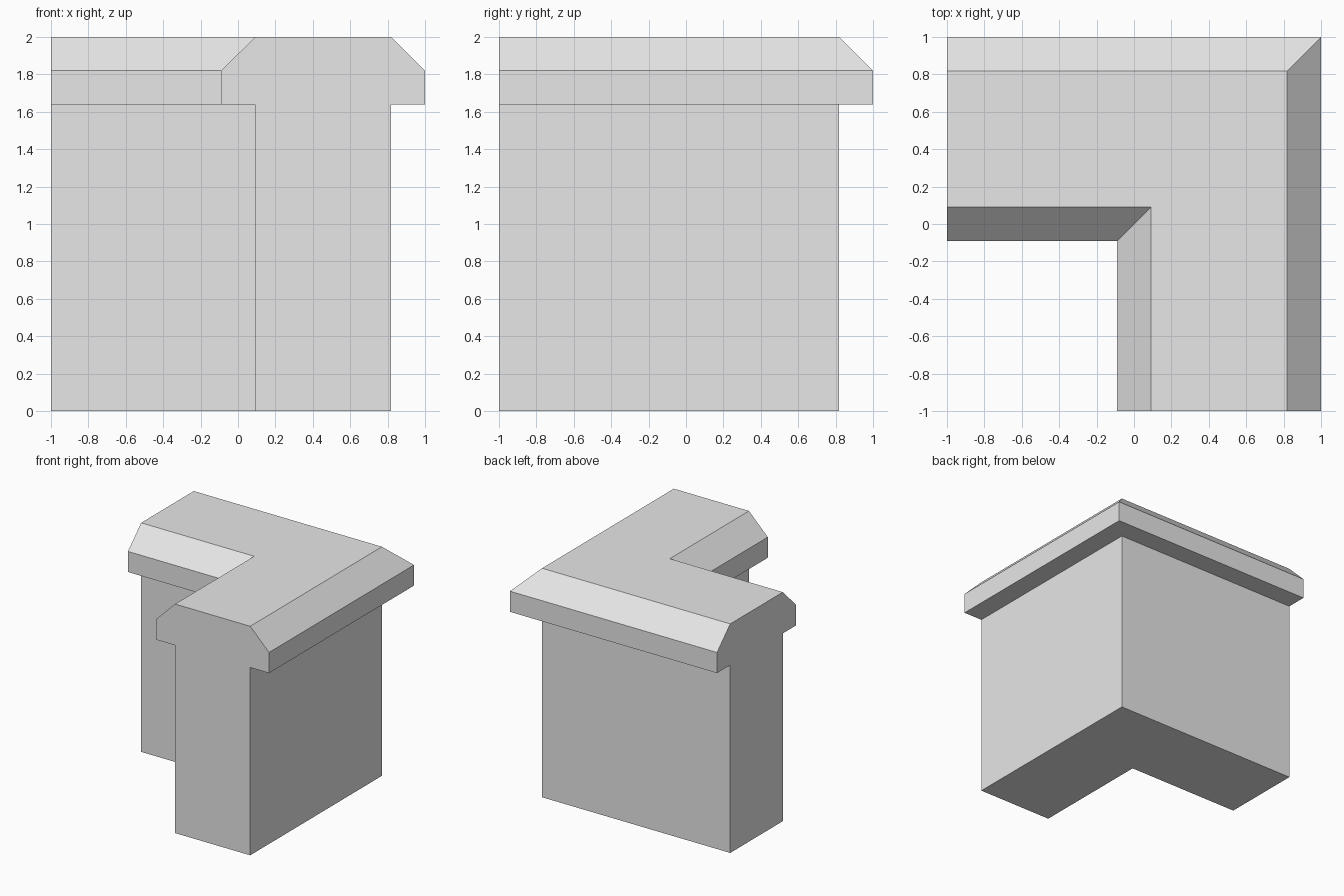
import bpy
import bmesh

cube = bpy.data.objects.get("Cube")
if cube:
    bpy.data.objects.remove(cube, do_unlink=True)

# One flat stone colour
stone = bpy.data.materials.new("grey_stone")
stone.use_nodes = True
colour = (0.8, 0.8, 0.8, 1)
stone.diffuse_color = colour
stone.node_tree.nodes["Principled BSDF"].inputs["Base Color"].default_value = colour

# Half section of wall and chamfered coping: (offset from centre line, height)
half = [(0.363, 0), (0.363, 1.64), (0.545, 1.64), (0.545, 1.82), (0.363, 2)]
profile = half + [(-d, z) for d, z in reversed(half)]
CENTRE = 0.455

# Sweep the section along the L: left end, mitred corner, front end
stations = [
    lambda d: (-1, CENTRE + d),
    lambda d: (CENTRE + d, CENTRE + d),
    lambda d: (CENTRE + d, -1),
]
bm = bmesh.new()
rings = [[bm.verts.new((*place(d), z)) for d, z in profile] for place in stations]
for a, b in zip(rings, rings[1:]):
    for i in range(len(profile)):
        j = (i + 1) % len(profile)
        bm.faces.new((a[i], a[j], b[j], b[i]))

# Close both cut ends
bm.faces.new(rings[0])
bm.faces.new(rings[-1])
bmesh.ops.recalc_face_normals(bm, faces=bm.faces)

mesh = bpy.data.meshes.new("corner_wall")
bm.to_mesh(mesh)
bm.free()
mesh.materials.append(stone)
wall = bpy.data.objects.new("corner_wall", mesh)
bpy.context.scene.collection.objects.link(wall)
